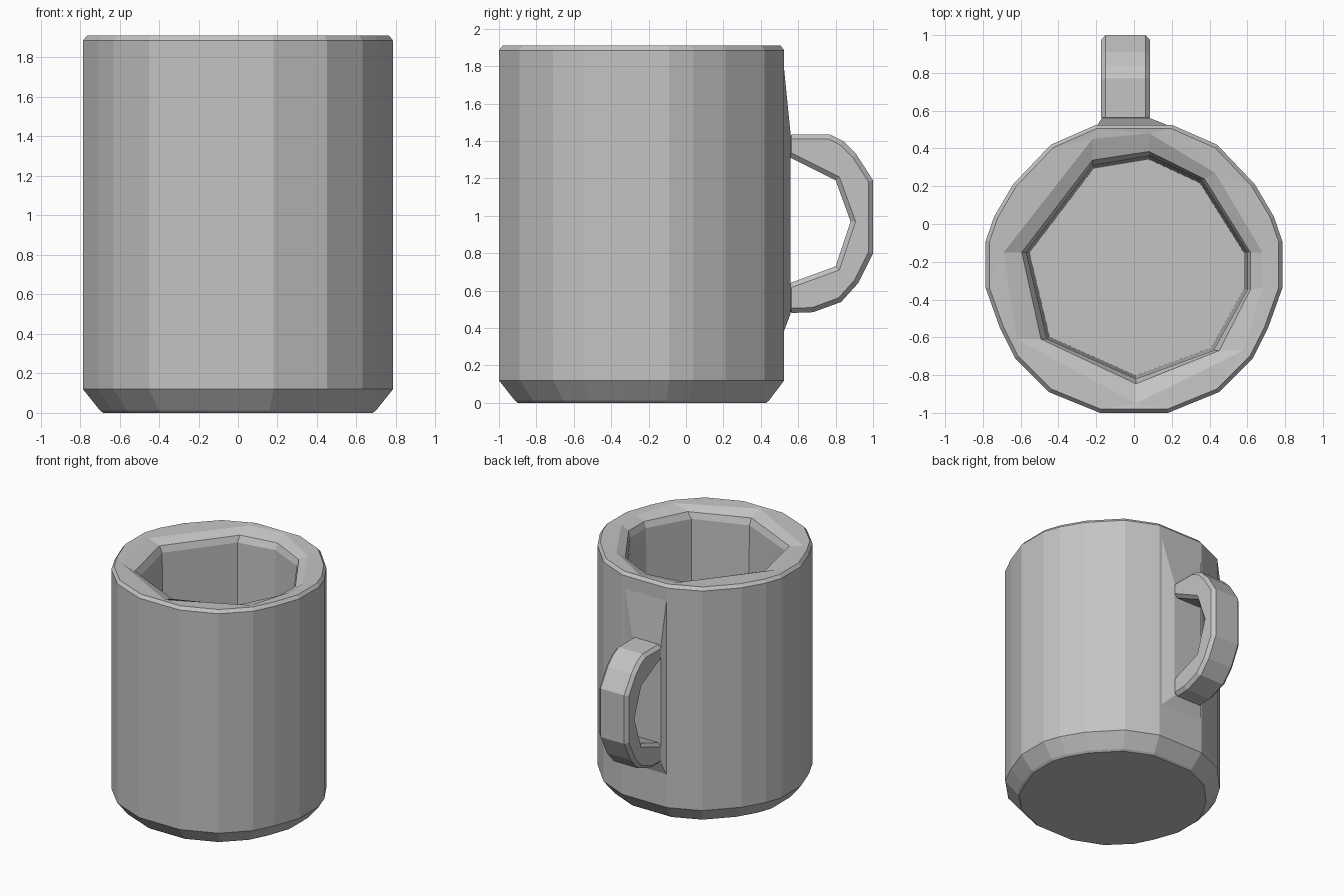
import bpy
import bmesh

cube = bpy.data.objects.get("Cube")
if cube:
    bpy.data.objects.remove(cube, do_unlink=True)

grey = bpy.data.materials.new("plain grey")
grey.use_nodes = True
colour = (0.55, 0.55, 0.55, 1)
grey.diffuse_color = colour
grey.node_tree.nodes["Principled BSDF"].inputs["Base Color"].default_value = colour

CENTRE_Y = -0.22


def finish(bm, name):
    """Turn a bmesh into a flat-shaded grey object."""
    bmesh.ops.recalc_face_normals(bm, faces=bm.faces)
    mesh = bpy.data.meshes.new(name)
    bm.to_mesh(mesh)
    bm.free()
    mesh.materials.append(grey)
    obj = bpy.data.objects.new(name, mesh)
    bpy.context.collection.objects.link(obj)
    return obj


def ring(bm, outline, z, scale=1.0):
    """Horizontal loop of vertices, scaled about the mug axis."""
    return [bm.verts.new((x * scale, CENTRE_Y + (y - CENTRE_Y) * scale, z))
            for x, y in outline]


def skin(bm, low, high):
    """Band of quads between two matching loops."""
    n = len(low)
    for i in range(n):
        j = (i + 1) % n
        bm.faces.new((low[i], low[j], high[j], high[i]))


def loop_edges(bm, loop):
    return [bm.edges.get((loop[i - 1], loop[i])) for i in range(len(loop))]


# Mug body: many-sided outside, coarse nine-sided hollow
half = [(0.18, -1.0), (0.45, -0.89), (0.63, -0.71), (0.71, -0.55), (0.785, -0.34),
        (0.785, -0.09), (0.74, 0.04), (0.64, 0.21), (0.44, 0.42), (0.2, 0.525)]
outside = half + [(-x, y) for x, y in reversed(half)]
lip = [(-0.69, -0.15), (-0.62, -0.61), (0.01, -0.95), (0.58, -0.67), (0.68, -0.34),
       (0.68, -0.15), (0.43, 0.27), (0.08, 0.48), (-0.22, 0.45)]
hollow = [(-0.57, -0.15), (-0.46, -0.61), (0.01, -0.82), (0.42, -0.67), (0.60, -0.35),
          (0.60, -0.15), (0.36, 0.23), (0.08, 0.36), (-0.22, 0.31)]
slope = [(a * 0.2 + c * 0.8, b * 0.2 + d * 0.8)
         for (a, b), (c, d) in zip(lip, hollow)]

bm = bmesh.new()
outer = [ring(bm, outside, z, s) for z, s in
         ((0, 0.87), (0.012, 0.89), (0.12, 1), (1.885, 1), (1.91, 0.975))]
inner = [ring(bm, lip, 1.905), ring(bm, slope, 1.87),
         ring(bm, hollow, 1.82), ring(bm, hollow, 0.15, 0.97)]
for loops in (outer, inner):
    for low, high in zip(loops, loops[1:]):
        skin(bm, low, high)
bm.faces.new(outer[0])
bm.faces.new(inner[-1])
bmesh.ops.triangle_fill(bm, edges=loop_edges(bm, outer[-1]) + loop_edges(bm, inner[0]),
                        use_beauty=True, normal=(0, 0, 1))
finish(bm, "mug_body")

# Raised pad on the back wall where the handle joins
bm = bmesh.new()
base = [bm.verts.new((x, 0.515, z)) for x, z in
        ((-0.2, 0.36), (0.2, 0.36), (0.2, 1.88), (-0.2, 1.88))]
pad = [bm.verts.new((x, 0.56, z)) for x, z in
       ((-0.17, 0.48), (0.085, 0.48), (0.085, 1.43), (-0.17, 1.43))]
skin(bm, base, pad)
bm.faces.new(base)
bm.faces.new(pad)
finish(bm, "handle_mount")

# Handle: side profile pushed across its width, with chamfered edges
profile = [(0.54, 1.435), (0.77, 1.435), (0.84, 1.40), (0.91, 1.33), (1.0, 1.19),
           (1.0, 0.80), (0.92, 0.64), (0.83, 0.54), (0.68, 0.485), (0.54, 0.48),
           (0.54, 0.635), (0.80, 0.73), (0.88, 0.97), (0.80, 1.19), (0.54, 1.32)]
bm = bmesh.new()
sides = [[bm.verts.new((x, y, z)) for y, z in profile] for x in (-0.175, 0.085)]
skin(bm, *sides)
for side in sides:
    bm.faces.new(side)
handle = finish(bm, "handle")
chamfer = handle.modifiers.new("chamfer", "BEVEL")
chamfer.width = 0.025
chamfer.segments = 1
chamfer.limit_method = 'ANGLE'
chamfer.angle_limit = 1.2
